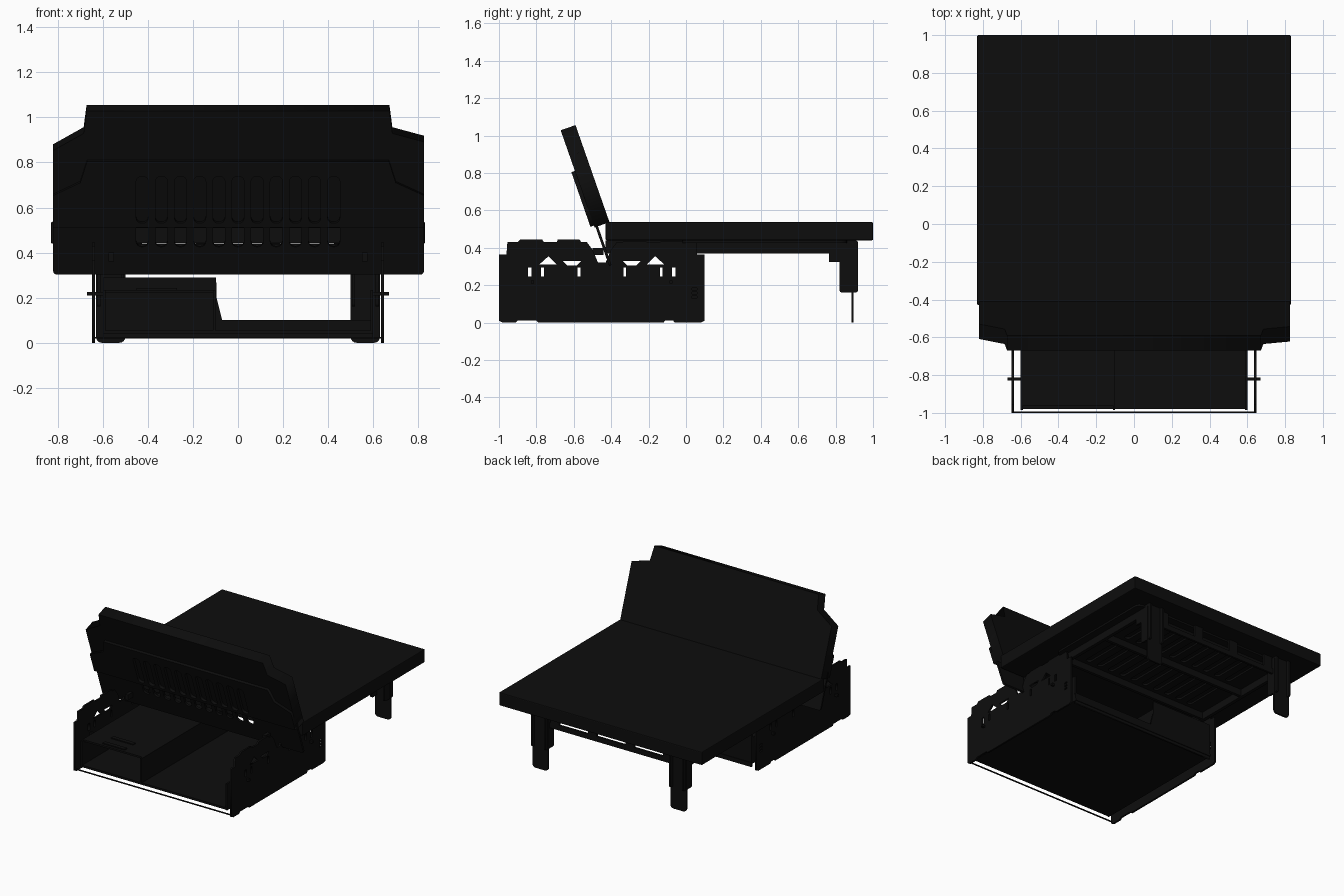
import bpy
from math import sin, cos, pi
from mathutils import Matrix, Vector

cube = bpy.data.objects.get("Cube")
if cube:
    bpy.data.objects.remove(cube)

black = bpy.data.materials.new("matt black")
black.use_nodes = True
black.diffuse_color = (0.004, 0.004, 0.004, 1)
black.node_tree.nodes["Principled BSDF"].inputs["Base Color"].default_value = black.diffuse_color


def frame(x, y, z, origin=(0, 0, 0)):
    """Matrix whose columns are the given axes."""
    m = Matrix((x, y, z)).transposed().to_4x4()
    m.translation = Vector(origin)
    return m


X, Y, Z = Vector((1, 0, 0)), Vector((0, 1, 0)), Vector((0, 0, 1))


def add(name, mesh):
    mesh.materials.clear()
    mesh.materials.append(black)
    obj = bpy.data.objects.new(name, mesh)
    bpy.context.collection.objects.link(obj)
    return obj


def box(name, x, y, z, bevel=0.0):
    xs, ys, zs = sorted(x), sorted(y), sorted(z)
    verts = [(a, b, c) for a in xs for b in ys for c in zs]
    faces = [(0, 1, 3, 2), (4, 6, 7, 5), (0, 4, 5, 1), (2, 3, 7, 6), (0, 2, 6, 4), (1, 5, 7, 3)]
    mesh = bpy.data.meshes.new(name)
    mesh.from_pydata(verts, [], faces)
    obj = add(name, mesh)
    if bevel:
        mod = obj.modifiers.new("soft_edges", "BEVEL")
        mod.width, mod.segments = bevel, 2
    return obj


def plate(name, loops, thick, matrix):
    """Flat sheet from an outline, with the further loops cut as holes."""
    curve = bpy.data.curves.new(name, "CURVE")
    curve.dimensions, curve.fill_mode, curve.extrude = "2D", "BOTH", thick / 2
    for loop in loops:
        spline = curve.splines.new("POLY")
        spline.points.add(len(loop) - 1)
        for point, (a, b) in zip(spline.points, loop):
            point.co = (a, b, 0, 1)
        spline.use_cyclic_u = True
    temp = bpy.data.objects.new(name + "_outline", curve)
    bpy.context.collection.objects.link(temp)
    bpy.context.view_layer.update()
    graph = bpy.context.evaluated_depsgraph_get()
    mesh = bpy.data.meshes.new_from_object(temp.evaluated_get(graph))
    bpy.data.objects.remove(temp)
    mesh.transform(matrix)
    return add(name, mesh)


def rect(a0, a1, b0, b1):
    return [(a0, b0), (a1, b0), (a1, b1), (a0, b1)]


def rounded(a0, a1, b0, b1, r, steps=4):
    pts = []
    for k, (ca, cb) in enumerate([(a1 - r, b1 - r), (a0 + r, b1 - r), (a0 + r, b0 + r), (a1 - r, b0 + r)]):
        for i in range(steps + 1):
            t = (k + i / steps) * pi / 2
            pts.append((ca + r * cos(t), cb + r * sin(t)))
    return pts


# Mattress and slotted board under it
box("mattress", (-0.83, 0.83), (-0.43, 1.0), (0.44, 0.537), 0.006)
slots = [rounded(x - 0.022, x + 0.022, y, y + 0.3, 0.02)
         for x in [i * 0.1 - 0.45 for i in range(10)] for y in (0.04, 0.45)]
plate("bed_board", [rounded(-0.68, 0.68, -0.02, 0.86, 0.04)] + slots, 0.014, frame(X, Y, Z, (0, 0, 0.432)))

# Bed frame rails
for s, side in ((-1, "right"), (1, "left")):
    box(side + "_bed_rail", (s * 0.6, s * 0.625), (-0.43, 0.84), (0.37, 0.44))
for i, y in enumerate((-0.01, 0.4, 0.78)):
    box(f"cross_rail_{i}", (-0.6, 0.6), (y, y + 0.022), (0.375, 0.43))

# Rear beam, joined to the bed by tabs
box("rear_beam", (-0.52, 0.52), (0.86, 0.876), (0.315, 0.352))
for i in range(4):
    x = -0.46 + i * 0.307
    box(f"beam_tab_{i}", (x - 0.035, x + 0.035), (0.86, 0.876), (0.35, 0.44))

# Rear legs: channel with a thin foot plate
upright = frame(X, Z, -Y, (0, 0.89, 0))
for s, side in ((-1, "right"), (1, "left")):
    a0, a1 = sorted((s * 0.5, s * 0.63))
    plate(side + "_foot_plate", [rounded(a0, a1, 0, 0.44, 0.025)], 0.012, upright)
    for i, x in enumerate((0.512, 0.618)):
        plate(f"{side}_leg_flange_{i}", [rounded(0.82, 0.92, 0.16, 0.44, 0.015)], 0.014,
              frame(Y, Z, X, (s * x, 0, 0)))
    plate(side + "_leg_bracket", [[(0.765, 0.325), (0.83, 0.325), (0.83, 0.43), (0.79, 0.43), (0.765, 0.4)]],
          0.014, frame(Y, Z, X, (s * 0.618, 0, 0)))

# Folding backrest, drawn in its own tilted plane
up = Vector((0, -0.33, 0.944)).normalized()
out = X.cross(up)
base = Vector((0, -0.33, 0.31))


def tilted(t):
    return frame(X, up, out, base + out * t)


cushion = [(-0.82, 0.24), (0.825, 0.24), (0.825, 0.645), (0.685, 0.685), (0.672, 0.79),
           (-0.672, 0.79), (-0.685, 0.685), (-0.82, 0.605)]
plate("back_cushion", [cushion], 0.084, tilted(0.042))


def back_slots(low, high):
    return [rounded(x - 0.027, x + 0.027, low, high, 0.024) for x in [i * 0.085 - 0.425 for i in range(11)]]


plate("back_lower_panel", [rounded(-0.82, 0.825, 0.02, 0.3, 0.015)] + back_slots(0.15, 0.28), 0.014, tilted(0.072))
board = [(-0.82, 0.25), (0.825, 0.25), (0.825, 0.4), (0.7, 0.46), (0.67, 0.56),
         (-0.67, 0.56), (-0.7, 0.46), (-0.82, 0.4)]
plate("back_board", [board] + back_slots(0.27, 0.49), 0.02, tilted(0.094))
for s, side in ((-1, "right"), (1, "left")):
    box(side + "_hinge", (s * 0.55, s * 0.575), (-0.5, -0.44), (0.36, 0.4))

# Box side panels: the front half of the outline is mirrored to the rear half
MID = -0.45
half_top = [(-0.96, 0.365), (-0.955, 0.43), (-0.9, 0.43), (-0.885, 0.445), (-0.77, 0.445), (-0.76, 0.43),
            (-0.69, 0.43), (-0.685, 0.445), (-0.57, 0.445), (-0.56, 0.43), (-0.53, 0.43), (-0.5, 0.39), (-0.47, 0.32)]


def flip(points):
    return [(2 * MID - a, min(b, 0.435)) for a, b in reversed(points)]


outline = ([(-1, 0.01), (-1, 0.365)] + half_top + flip(half_top) +
           [(0.1, 0.365), (0.1, 0.01), (0.08, 0), (-0.06, 0), (-0.07, 0.012), (-0.11, 0.012), (-0.12, 0),
            (-0.79, 0), (-0.8, 0.012), (-0.9, 0.012), (-0.91, 0), (-0.98, 0)])
cutouts = [[(-0.785, 0.31), (-0.69, 0.31), (-0.735, 0.355)],
           [(-0.66, 0.33), (-0.56, 0.33), (-0.585, 0.305), (-0.635, 0.305)],
           rect(-0.845, -0.825, 0.245, 0.295), rect(-0.775, -0.76, 0.245, 0.295),
           rect(-0.58, -0.565, 0.245, 0.295)]
holes = cutouts + [flip(c) for c in cutouts] + [rounded(0.03, 0.06, z, z + 0.012, 0.005) for z in (0.13, 0.152, 0.174)]
for s, side in ((-1, "right"), (1, "left")):
    plate(side + "_side_panel", [outline] + holes, 0.013, frame(Y, Z, X, (s * 0.641, 0, 0)))
    box(side + "_inner_wall", (s * 0.588, s * 0.6), (-0.985, 0.09), (0.04, 0.235))
    for i, y in enumerate((-0.82, -0.08)):
        box(f"{side}_pin_{i}", (s * 0.59, s * 0.67), (y - 0.008, y + 0.008), (0.21, 0.226))

# Box floor, front bar and rear panel
box("floor", (-0.6, 0.6), (-0.98, 0.1), (0.04, 0.055))
box("front_bar", (-0.638, 0.638), (-1.0, -0.992), (0.018, 0.025))
plate("rear_panel", [[(-0.6, 0.02), (0.6, 0.02), (0.6, 0.1), (-0.07, 0.1), (-0.095, 0.2), (-0.097, 0.29), (-0.6, 0.29)]],
      0.012, frame(X, Z, -Y, (0, 0.088, 0)))

# Cabinet on the right: divider, top and lid handles
box("divider", (-0.112, -0.1), (-0.985, 0.085), (0.05, 0.235))
box("cabinet_top", (-0.6, -0.1), (-0.96, 0.085), (0.222, 0.235))
for i, y in enumerate((-0.94, -0.84)):
    box(f"lid_strip_{i}", (-0.45, -0.27), (y, y + 0.03), (0.234, 0.242))
